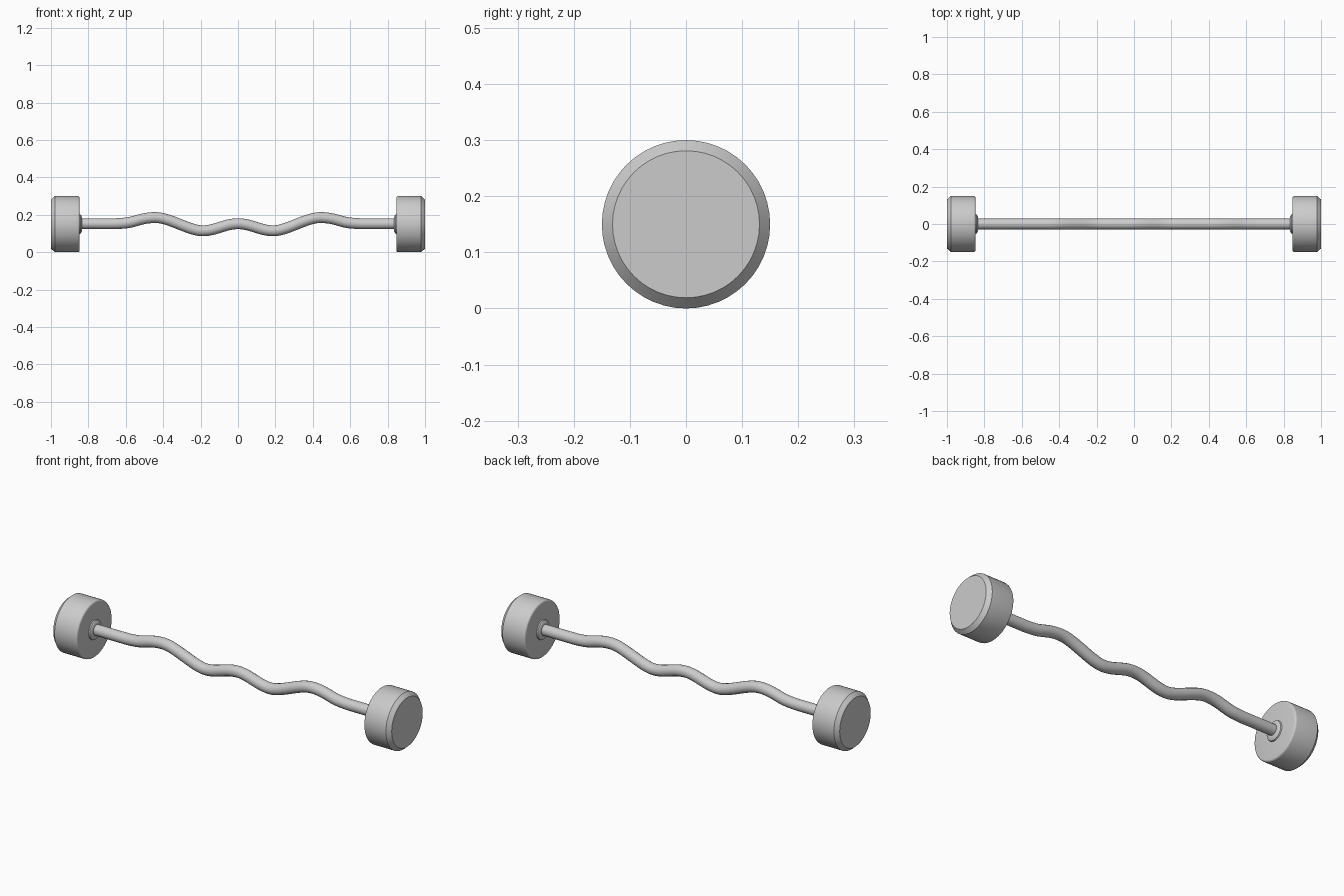
import bpy, bmesh, math

if "Cube" in bpy.data.objects:
    bpy.data.objects.remove(bpy.data.objects["Cube"])

CENTRE_Z = 0.15
SEGMENTS = 48


def lathe(name, profile, side):
    """Revolve (x, radius) points about the bar axis; side mirrors in x."""
    bm = bmesh.new()
    rings = []
    for x, r in profile:
        rings.append([bm.verts.new((side * x,
                                    r * math.cos(2 * math.pi * i / SEGMENTS),
                                    CENTRE_Z + r * math.sin(2 * math.pi * i / SEGMENTS)))
                      for i in range(SEGMENTS)])
    for a, b in zip(rings, rings[1:]):
        for i in range(SEGMENTS):
            j = (i + 1) % SEGMENTS
            bm.faces.new((a[i], a[j], b[j], b[i]))
    bm.faces.new(rings[0])
    bm.faces.new(rings[-1])
    bmesh.ops.recalc_face_normals(bm, faces=bm.faces[:])
    mesh = bpy.data.meshes.new(name)
    bm.to_mesh(mesh)
    bm.free()
    ob = bpy.data.objects.new(name, mesh)
    bpy.context.collection.objects.link(ob)
    smooth(ob)
    return ob


def smooth(ob):
    bpy.ops.object.select_all(action='DESELECT')
    ob.select_set(True)
    bpy.context.view_layer.objects.active = ob
    bpy.ops.object.shade_smooth_by_angle(angle=math.radians(30))


# Weights: rounded inner rim, chamfered outer rim; small collars at the bar
rim = [(0.847 + 0.01 * (1 - math.sin(t)), 0.14 + 0.01 * math.cos(t))
       for t in (math.pi / 2 * (1 - k / 4) for k in range(5))]
weight = rim + [(0.979, 0.15), (1.0, 0.131)]
collar = [(0.834, 0.03), (0.836, 0.043), (0.841, 0.050), (0.85, 0.053)]
for label, side in (("left", -1), ("right", 1)):
    lathe(label + "_weight", weight, side)
    lathe(label + "_collar", collar, side)

# Wavy bar: half path (x, z, handle length, slope), mirrored about x = 0
half = [(0.0, 0.152, 0.07, 0), (0.19, 0.114, 0.07, 0), (0.44, 0.185, 0.075, 0),
        (0.60, 0.156, 0.05, -0.09), (0.68, 0.152, 0.03, 0), (0.86, 0.152, 0.03, 0)]
path = [(-x, z, h, -s) for x, z, h, s in reversed(half[1:])] + half
curve = bpy.data.curves.new("wavy_bar", 'CURVE')
curve.dimensions = '3D'
curve.bevel_depth = 0.029
curve.bevel_resolution = 6
curve.resolution_u = 12
curve.use_fill_caps = True
spline = curve.splines.new('BEZIER')
spline.bezier_points.add(len(path) - 1)
for p, (x, z, h, s) in zip(spline.bezier_points, path):
    p.handle_left_type = p.handle_right_type = 'FREE'
    p.co = (x, 0, z)
    p.handle_left = (x - h, 0, z - s * h)
    p.handle_right = (x + h, 0, z + s * h)
bar = bpy.data.objects.new("wavy_bar", curve)
bpy.context.collection.objects.link(bar)
bpy.ops.object.select_all(action='DESELECT')
bar.select_set(True)
bpy.context.view_layer.objects.active = bar
bpy.ops.object.convert(target='MESH')
smooth(bpy.context.view_layer.objects.active)
